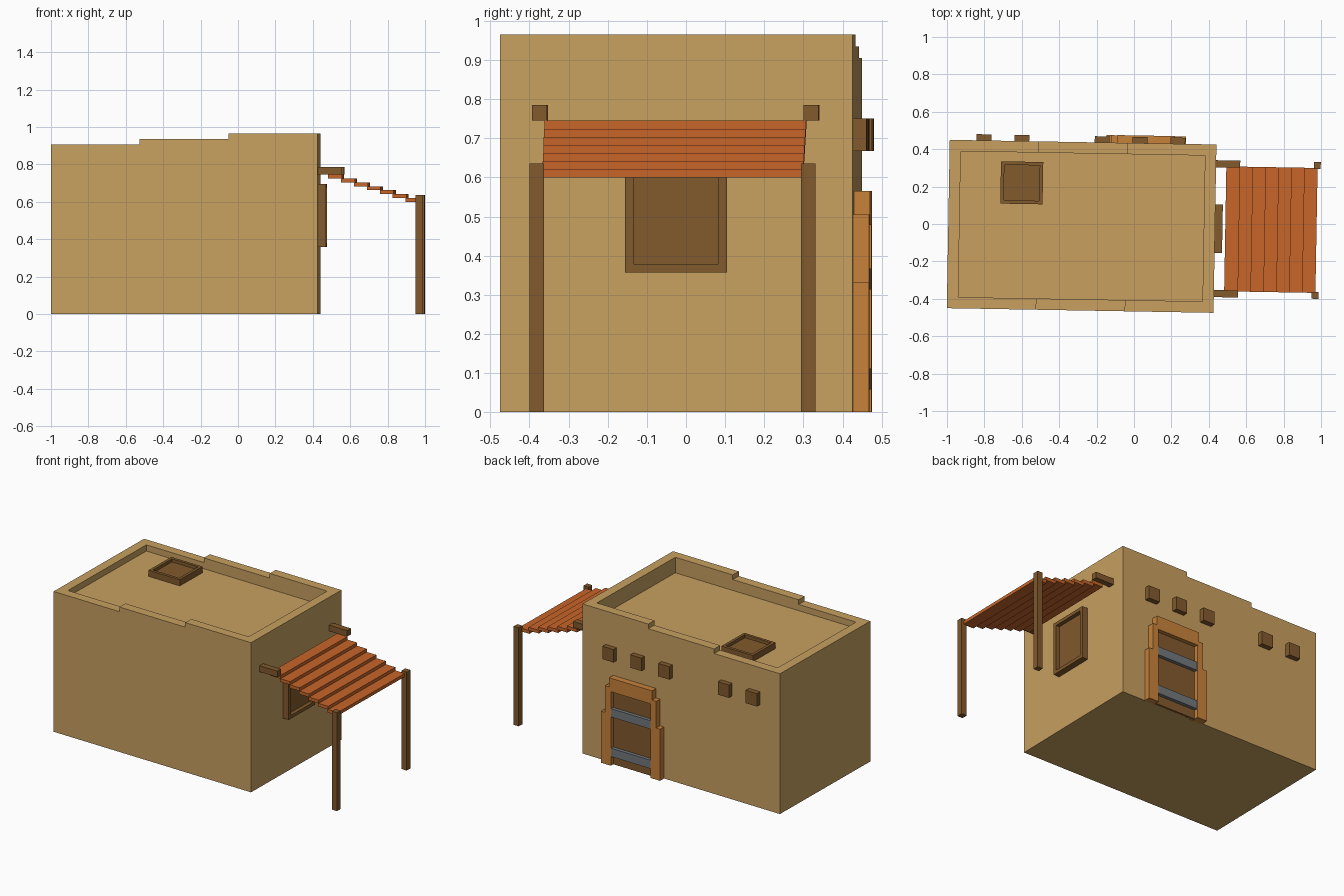
import bpy, bmesh, math
from mathutils import Matrix, Vector

cube = bpy.data.objects.get("Cube")
if cube:
    bpy.data.objects.remove(cube, do_unlink=True)

# The whole hut is turned one degree and shifted to be centred
PLACE = Matrix.Translation((-0.28, -0.0125, 0)) @ Matrix.Rotation(math.radians(-1), 4, 'Z')


def material(name, rgb):
    m = bpy.data.materials.new(name)
    m.use_nodes = True
    m.diffuse_color = (*rgb, 1)
    m.node_tree.nodes["Principled BSDF"].inputs["Base Color"].default_value = (*rgb, 1)
    return m


ADOBE = material("adobe tan", (0.578, 0.352, 0.117))
WOOD = material("dark wood", (0.223, 0.102, 0.026))
SLAT = material("awning orange", (0.578, 0.133, 0.023))
FRAME = material("door frame ochre", (0.578, 0.223, 0.042))
METAL = material("grey metal", (0.17, 0.19, 0.205))


def finish(bm, name, mat):
    bmesh.ops.recalc_face_normals(bm, faces=bm.faces)
    mesh = bpy.data.meshes.new(name)
    bm.to_mesh(mesh)
    bm.free()
    mesh.materials.append(mat)
    obj = bpy.data.objects.new(name, mesh)
    bpy.context.collection.objects.link(obj)
    obj.matrix_world = PLACE
    return obj


def box(name, mat, x, y, z, recess=None, rim=0.03, depth=0.02):
    """Box from (min, max) ranges; recess is the direction of a sunk panel."""
    bm = bmesh.new()
    bmesh.ops.create_cube(bm, size=1)
    for v in bm.verts:
        v.co = Vector([(r[0] + r[1]) / 2 + c * (r[1] - r[0]) for r, c in zip((x, y, z), v.co)])
    if recess:
        d = Vector(recess)
        bm.normal_update()
        face = max(bm.faces, key=lambda f: f.normal.dot(d))
        bmesh.ops.inset_region(bm, faces=[face], thickness=rim)
        new = bmesh.ops.extrude_discrete_faces(bm, faces=[face])["faces"][0]
        bmesh.ops.translate(bm, verts=new.verts, vec=-depth * d)
    return finish(bm, name, mat)


def prism(name, mat, profile, y0, y1):
    """Profile in x and z, extruded along y."""
    bm = bmesh.new()
    face = bm.faces.new([bm.verts.new((x, y0, z)) for x, z in profile])
    ext = bmesh.ops.extrude_face_region(bm, geom=[face])["geom"]
    bmesh.ops.translate(bm, vec=(0, y1 - y0, 0), verts=[g for g in ext if isinstance(g, bmesh.types.BMVert)])
    return finish(bm, name, mat)


def span(centre, half):
    return (centre - half, centre + half)


# Walls with a parapet in three steps, hollowed out down to the roof
L, W, STEP = 0.713, 0.45, 0.238
walls = prism("walls", ADOBE, [(-L, 0), (L, 0), (L, 0.965), (STEP, 0.965), (STEP, 0.935),
                               (-STEP, 0.935), (-STEP, 0.905), (-L, 0.905)], -W, W)
cutter = box("roof_cutter", ADOBE, span(0, L - 0.06), span(0, W - 0.06), (0.865, 1.2))
cutter.hide_render = True
mod = walls.modifiers.new("roof_hollow", 'BOOLEAN')
mod.operation = 'DIFFERENCE'
mod.solver = 'EXACT'
mod.object = cutter
bpy.context.view_layer.objects.active = walls
bpy.ops.object.modifier_apply(modifier=mod.name)
bpy.data.objects.remove(cutter, do_unlink=True)

# Roof hatch and side window, each a frame with a sunk panel
box("roof_hatch", WOOD, span(-0.324, 0.113), span(0.227, 0.113), (0.86, 0.905), (0, 0, 1), 0.026)
box("side_window", WOOD, (L - 0.01, 0.753), span(0, 0.13), (0.357, 0.695), (1, 0, 0), 0.03, 0.025)

# Awning beams and posts
for side, label in ((-1, "right"), (1, "left")):
    box(f"{label}_awning_beam", WOOD, (L - 0.01, 0.842), span(side * 0.347, 0.019), (0.746, 0.785))
    box(f"{label}_awning_post", WOOD, span(1.254, 0.0185), span(side * 0.347, 0.0185), (0, 0.635))

# Overlapping awning slats stepping down
for i in range(7):
    x, z = 0.768 + i * 0.069, 0.745 - i * 0.0208
    box(f"awning_slat_{i + 1}", SLAT, (x, x + 0.074), span(0, 0.334), (z - 0.0208, z))

# Roof beam ends along the back wall
for i, x in enumerate((-0.53, -0.328, 0.102, 0.304, 0.506)):
    box(f"roof_beam_end_{i + 1}", WOOD, span(x, 0.04), (W - 0.01, 0.483), (0.667, 0.75))

# Back door: panel, metal bands and stepped frame
DOOR = 0.337
box("door_panel", WOOD, span(DOOR, 0.145), (W - 0.01, 0.465), (0, 0.5))
for i, z in enumerate((0.085, 0.34)):
    box(f"door_band_{i + 1}", METAL, span(DOOR, 0.143), (0.46, 0.487), span(z, 0.027))
OUT = 0.491
box("door_lintel", FRAME, span(DOOR, 0.155), (W - 0.01, OUT), (0.478, 0.565))
profile = [(0.143, 0), (0.213, 0), (0.213, 0.333), (0.185, 0.333), (0.185, 0.505), (0.143, 0.505)]
for side, label in ((-1, "right"), (1, "left")):
    prism(f"{label}_door_jamb", FRAME, [(DOOR + side * x, z) for x, z in profile], W - 0.01, OUT - 0.001)
